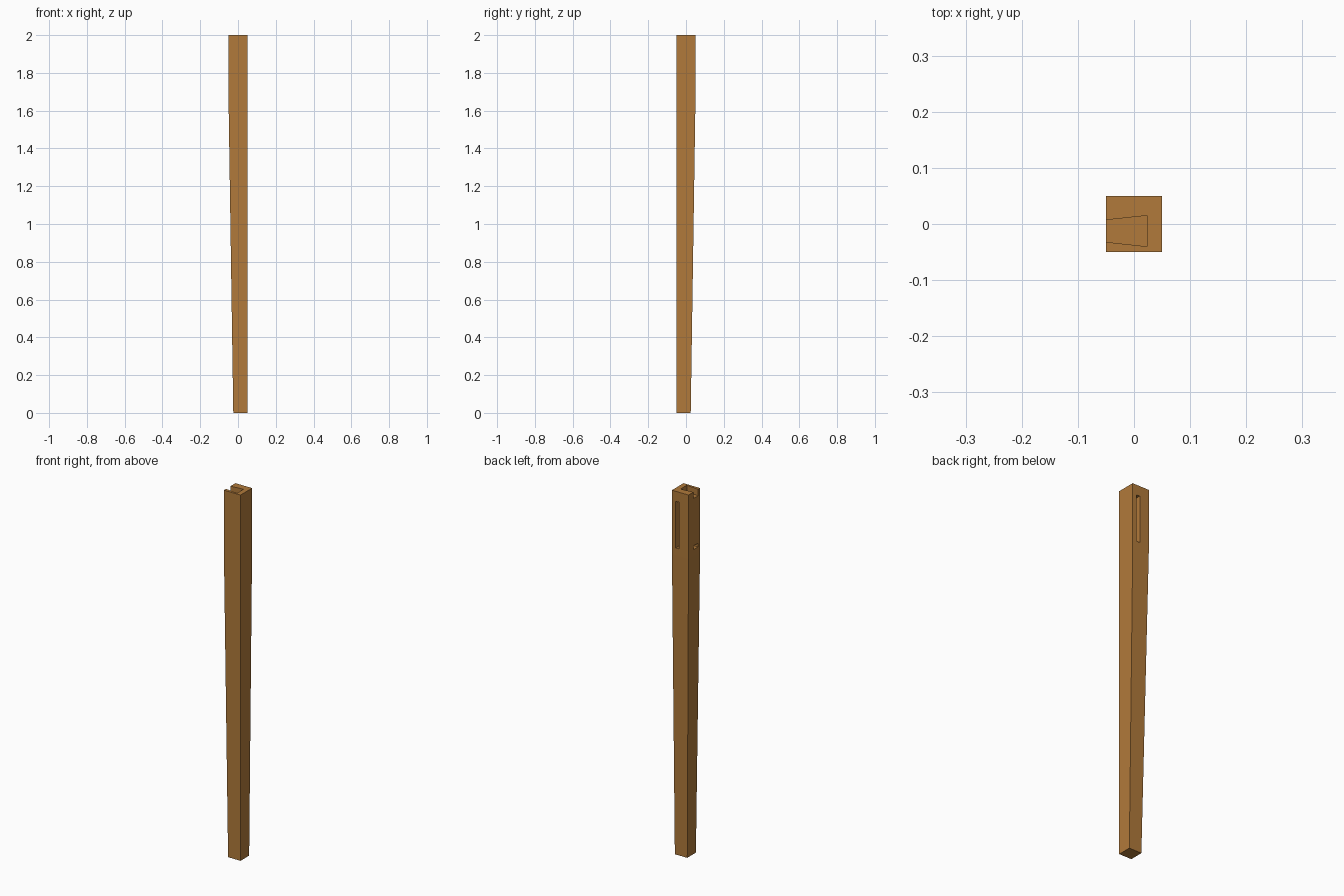
import bpy, bmesh

if "Cube" in bpy.data.objects:
    bpy.data.objects.remove(bpy.data.objects["Cube"])

wood = bpy.data.materials.new("warm_brown_wood")
wood.diffuse_color = (0.44, 0.195, 0.043, 1)
wood.use_nodes = True
wood.node_tree.nodes["Principled BSDF"].inputs["Base Color"].default_value = wood.diffuse_color


def loft(name, sections):
    """Solid joining stacked outlines: a list of (z, [(x, y), ...])."""
    bm = bmesh.new()
    rings = [[bm.verts.new((x, y, z)) for x, y in pts] for z, pts in sections]
    n = len(rings[0])
    for a, b in zip(rings, rings[1:]):
        for i in range(n):
            j = (i + 1) % n
            bm.faces.new((a[i], a[j], b[j], b[i]))
    bm.faces.new(rings[0][::-1])
    bm.faces.new(rings[-1])
    bmesh.ops.recalc_face_normals(bm, faces=bm.faces)
    mesh = bpy.data.meshes.new(name)
    bm.to_mesh(mesh)
    bm.free()
    mesh.materials.append(wood)
    obj = bpy.data.objects.new(name, mesh)
    bpy.context.collection.objects.link(obj)
    return obj


def rect(x0, x1, y0, y1):
    return [(x0, y0), (x1, y0), (x1, y1), (x0, y1)]


def block(name, x0, x1, y0, y1, z0, z1):
    outline = rect(x0, x1, y0, y1)
    return loft(name, [(z0, outline), (z1, outline)])


# Square post whose two inner faces (-x and +y) taper toward the foot
square = rect(-0.05, 0.05, -0.05, 0.05)
leg = loft("tapered_leg", [(0, rect(-0.025, 0.05, -0.05, 0.025)),
                           (1.65, square), (2, square)])

# Dovetail socket in the top, opening on the -x face
tail = [(-0.06, -0.031), (0.023, -0.04), (0.023, 0.015), (-0.06, 0.006)]
cutters = [
    loft("dovetail_cutter", [(1.965, tail), (2.05, tail)]),
    # Long mortise for the side apron on the +y face
    block("apron_mortise_cutter", 0.006, 0.027, 0.0, 0.07, 1.69, 1.945),
    # Small mortise for the lower rail on the -x face
    block("rail_mortise_cutter", -0.07, 0.0, -0.032, 0.008, 1.685, 1.705),
]
for cutter in cutters:
    cutter.hide_render = True
    mod = leg.modifiers.new(cutter.name, 'BOOLEAN')
    mod.operation = 'DIFFERENCE'
    mod.solver = 'EXACT'
    mod.object = cutter

# Apply the cuts and drop the cutters
bpy.context.view_layer.update()
evaluated = leg.evaluated_get(bpy.context.evaluated_depsgraph_get())
cut_mesh = bpy.data.meshes.new_from_object(evaluated)
leg.modifiers.clear()
leg.data = cut_mesh
for cutter in cutters:
    bpy.data.objects.remove(cutter)
